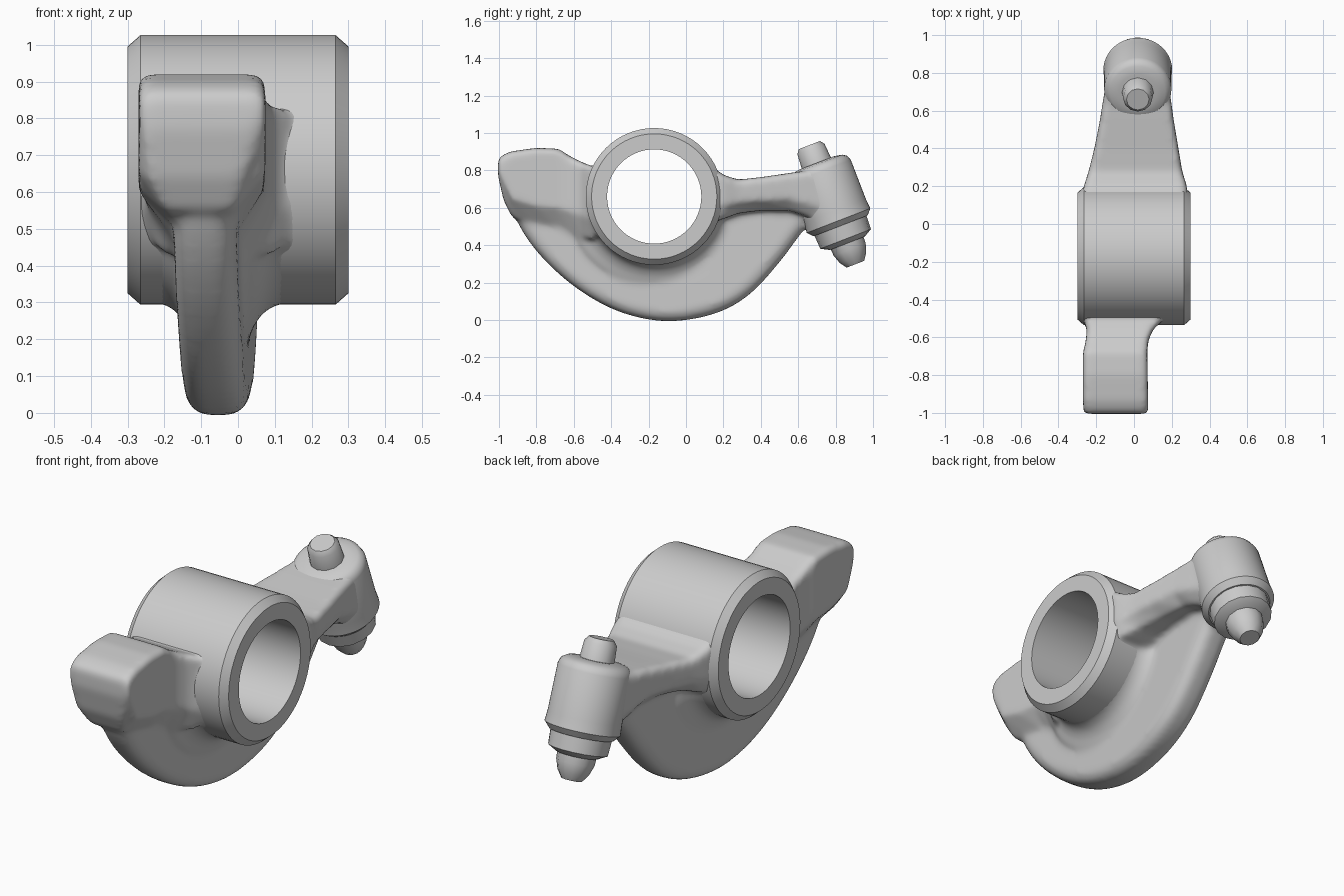
import bpy, bmesh
from math import sin, cos, pi, radians
from mathutils import Matrix, Vector

if "Cube" in bpy.data.objects:
    bpy.data.objects.remove(bpy.data.objects["Cube"])

CY, CZ = -0.17, 0.66            # barrel axis
BOSS = Matrix.Translation((0.02, 0.767, 0.657)) @ Matrix.Rotation(0.368, 4, 'X')
BARREL = Matrix.Translation((0, CY, CZ)) @ Matrix.Rotation(pi / 2, 4, 'Y')


def loft(bm, rings, closed=False):
    """Skin a list of equal-length rings; cap the ends or close into a loop."""
    vs = [[bm.verts.new(p) for p in r] for r in rings]
    pairs = list(zip(vs, vs[1:]))
    if closed:
        pairs.append((vs[-1], vs[0]))
    faces = []
    n = len(vs[0])
    for a, b in pairs:
        for i in range(n):
            j = (i + 1) % n
            faces.append(bm.faces.new((a[i], a[j], b[j], b[i])))
    if not closed:
        faces += [bm.faces.new(vs[0]), bm.faces.new(vs[-1])]
    bmesh.ops.recalc_face_normals(bm, faces=faces)


def lathe(bm, profile, mat, n=48, closed=False):
    """Spin (radius, height) points about local z."""
    loft(bm, [[mat @ Vector((r * cos(2 * pi * i / n), r * sin(2 * pi * i / n), h))
               for i in range(n)] for r, h in profile], closed)


def spline(pts, steps=4):
    """Smooth open curve through 2D points."""
    p = [Vector(q) for q in pts]
    p = [2 * p[0] - p[1]] + p + [2 * p[-1] - p[-2]]
    out = []
    for a, b, c, d in zip(p, p[1:], p[2:], p[3:]):
        for k in range(steps):
            t = k / steps
            out.append(b + 0.5 * t * (c - a + t * (2 * a - 5 * b + 4 * c - d
                                                   + t * (3 * (b - c) + d - a))))
    return out + [p[-2]]


def make(name, bm, angle=30):
    me = bpy.data.meshes.new(name)
    bm.to_mesh(me)
    bm.free()
    ob = bpy.data.objects.new(name, me)
    bpy.context.collection.objects.link(ob)
    bpy.ops.object.select_all(action='DESELECT')
    bpy.context.view_layer.objects.active = ob
    ob.select_set(True)
    bpy.ops.object.shade_smooth_by_angle(angle=radians(angle))
    return ob


def section(y, xl, xr, zb, zm, zt, il, ir, c=0.02):
    """Cross-section of an arm: flat top, sides to zm, tapering in by il/ir at zb."""
    return [(x, y, z) for x, z in (
        (xl + c, zt), (xr - c, zt), (xr, zt - c), (xr, zm),
        (xr - ir, zb), (xl + il, zb), (xl, zm), (xl, zt - c))]


body = bmesh.new()

# crescent web: rounded rim, skewed slightly from front to back
rim = spline([(-0.99, 0.80), (-0.985, 0.725), (-0.945, 0.62), (-0.865, 0.46), (-0.76, 0.325),
              (-0.62, 0.197), (-0.46, 0.092), (-0.3, 0.026), (-0.115, -0.006), (0.07, 0.012),
              (0.23, 0.066), (0.365, 0.16), (0.5, 0.31), (0.605, 0.45), (0.7, 0.57)])
outline = [tuple(p) for p in rim] + [(0.62, 0.7), (0.2, 0.66), (-0.17, 0.66), (-0.6, 0.74)]
rings = []
for off, s in ((-0.085, 0.93), (-0.065, 0.98), (-0.035, 1), (0.035, 1), (0.065, 0.98), (0.085, 0.93)):
    ring = []
    for y, z in outline:
        y, z = CY + (y - CY) * s, CZ + (z - CZ) * s
        ring.append((-0.05 + 0.05 * y + off, y, z))
    rings.append(ring)
loft(body, rings)

# barrel core with a fillet flare on its lower half
rings = []
for x, r in ((-0.27, 0.355), (-0.2, 0.365), (-0.165, 0.385), (-0.145, 0.42), (-0.13, 0.47),
             (0.025, 0.47), (0.045, 0.42), (0.07, 0.385), (0.11, 0.365), (0.27, 0.355)):
    ring = []
    for i in range(72):
        a = 2 * pi * i / 72
        k = 0.355 + (r - 0.355) * min(1, max(0, -sin(a) * 2.5))
        ring.append((x, CY + k * cos(a), CZ + k * sin(a)))
    rings.append(ring)
loft(body, rings)

# front pad and its neck into the barrel
loft(body, [section(*s) for s in (
    (-1.005, -0.265, 0.073, 0.77, 0.81, 0.86, 0.01, 0.03),
    (-0.975, -0.268, 0.075, 0.64, 0.75, 0.885, 0.025, 0.06),
    (-0.93, -0.27, 0.075, 0.55, 0.65, 0.902, 0.07, 0.09),
    (-0.80, -0.27, 0.072, 0.50, 0.61, 0.92, 0.10, 0.09),
    (-0.68, -0.27, 0.07, 0.48, 0.60, 0.915, 0.09, 0.08),
    (-0.62, -0.255, 0.075, 0.46, 0.58, 0.875, 0.08, 0.07),
    (-0.56, -0.25, 0.10, 0.44, 0.56, 0.845, 0.07, 0.06),
    (-0.51, -0.265, 0.15, 0.43, 0.54, 0.825, 0.06, 0.06),
    (-0.46, -0.28, 0.22, 0.46, 0.54, 0.81, 0.06, 0.06),
    (-0.35, -0.28, 0.22, 0.50, 0.55, 0.80, 0.06, 0.06))])

# rear arm
loft(body, [section(*s) for s in (
    (0.00, -0.28, 0.28, 0.52, 0.60, 0.85, 0.03, 0.03),
    (0.14, -0.28, 0.28, 0.53, 0.60, 0.82, 0.03, 0.03),
    (0.20, -0.265, 0.28, 0.54, 0.61, 0.775, 0.04, 0.04),
    (0.28, -0.24, 0.255, 0.57, 0.63, 0.75, 0.06, 0.06),
    (0.40, -0.21, 0.235, 0.585, 0.64, 0.763, 0.07, 0.07),
    (0.55, -0.18, 0.21, 0.585, 0.65, 0.785, 0.06, 0.06),
    (0.66, -0.163, 0.195, 0.55, 0.62, 0.80, 0.05, 0.05),
    (0.76, -0.145, 0.18, 0.53, 0.60, 0.81, 0.04, 0.04))])

# core of the end boss, so the arm blends into it
lathe(body, [(0.17, -0.13), (0.175, 0.15), (0.15, 0.18)], BOSS)

rocker = make("rocker_body", body)
m = rocker.modifiers.new("fuse", 'REMESH')
m.mode, m.voxel_size, m.use_smooth_shade = 'VOXEL', 0.014, True
m = rocker.modifiers.new("fillet", 'SMOOTH')
m.factor, m.iterations = 0.5, 10

# bore cutter
bm = bmesh.new()
lathe(bm, [(0.28, -0.5), (0.28, 0.5)], BARREL)
cutter = make("bore_cutter", bm)
cutter.hide_render = True
cutter.display_type = 'WIRE'
m = rocker.modifiers.new("bore", 'BOOLEAN')
m.operation, m.object, m.solver = 'DIFFERENCE', cutter, 'EXACT'

# barrel sleeve with chamfered ends
bm = bmesh.new()
lathe(bm, [(0.252, -0.3), (0.335, -0.3), (0.366, -0.265), (0.366, 0.265),
           (0.335, 0.3), (0.252, 0.3)], BARREL, 64, closed=True)
make("barrel_sleeve", bm, 25)

# end boss, its lower collar, tip and the screw on top
bm = bmesh.new()
lathe(bm, [(0.155, -0.165), (0.182, -0.135), (0.178, -0.08), (0.178, 0.145),
           (0.168, 0.172), (0.145, 0.187), (0.10, 0.195)], BOSS)
make("end_boss", bm, 40)
bm = bmesh.new()
lathe(bm, [(0.10, -0.265), (0.145, -0.24), (0.15, -0.15)], BOSS, 16)
make("lower_collar", bm)
bm = bmesh.new()
lathe(bm, [(0.05, -0.385), (0.075, -0.35), (0.092, -0.3), (0.095, -0.24)], BOSS, 12)
make("ball_tip", bm)
bm = bmesh.new()
lathe(bm, [(0.085, 0.17), (0.078, 0.275), (0.06, 0.298)], BOSS, 12)
make("adjuster_screw", bm, 35)
